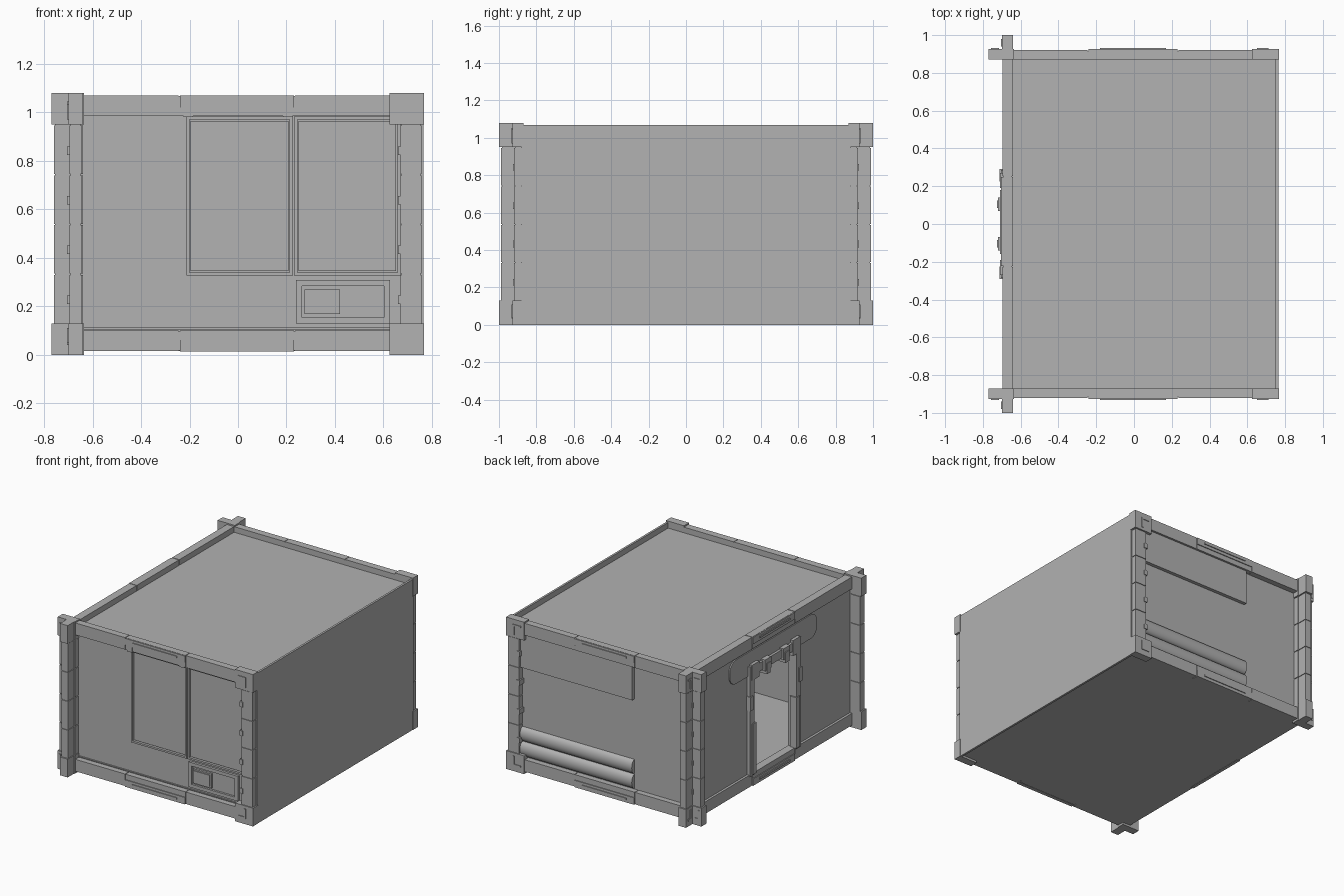
import bpy, bmesh, math
from mathutils import Vector

default_cube = bpy.data.objects.get("Cube")
if default_cube:
    bpy.data.objects.remove(default_cube, do_unlink=True)

# One plain grey for the whole model
grey = bpy.data.materials.new("plain_grey")
grey.use_nodes = True
colour = (0.445, 0.445, 0.445, 1)
grey.diffuse_color = colour
grey.node_tree.nodes["Principled BSDF"].inputs["Base Color"].default_value = colour


def finish(name, bm):
    """Turn a bmesh into a named grey object."""
    bmesh.ops.recalc_face_normals(bm, faces=bm.faces)
    mesh = bpy.data.meshes.new(name)
    bm.to_mesh(mesh)
    bm.free()
    mesh.materials.append(grey)
    obj = bpy.data.objects.new(name, mesh)
    bpy.context.scene.collection.objects.link(obj)
    return obj


def blocks(name, *boxes):
    """Join boxes, each given as three (low, high) ranges, into one part."""
    bm = bmesh.new()
    for box in boxes:
        low = Vector([min(r) for r in box])
        high = Vector([max(r) for r in box])
        made = bmesh.ops.create_cube(bm, size=1)
        for v in made["verts"]:
            v.co = Vector([low[i] + (v.co[i] + 0.5) * (high[i] - low[i]) for i in range(3)])
    return finish(name, bm)


def extrude_outline(name, points, offset):
    """Make a solid from an outline and an extrusion vector."""
    bm = bmesh.new()
    face = bm.faces.new([bm.verts.new(p) for p in points])
    result = bmesh.ops.extrude_face_region(bm, geom=[face], use_keep_orig=True)
    moved = [g for g in result["geom"] if isinstance(g, bmesh.types.BMVert)]
    bmesh.ops.translate(bm, verts=moved, vec=offset)
    return finish(name, bm)


def border(xr, yr, zr, w):
    """Four bars of a rectangular frame facing the y axis."""
    (x0, x1), (z0, z1) = xr, zr
    return [((x0, x0 + w), yr, zr), ((x1 - w, x1), yr, zr),
            (xr, yr, (z0, z0 + w)), (xr, yr, (z1 - w, z1))]


WALL, BEAM = 0.88, 0.92
SIDE, EDGE = -0.68, -0.64
FULL_Y = (-WALL, WALL)
FULL_Z = (0.02, 1.03)

# Hollow shell
blocks("floor", ((SIDE, 0.76), FULL_Y, (0.015, 0.05)))
blocks("roof", ((SIDE, 0.76), FULL_Y, (1.0, 1.03)))
blocks("plain_side_wall", ((0.75, 0.765), FULL_Y, (0, 1.07)))
blocks("door_wall",
       ((SIDE, EDGE), (0.25, WALL), FULL_Z),
       ((SIDE, EDGE), (-WALL, -0.25), FULL_Z),
       ((SIDE, EDGE), (-0.25, 0.25), (0.8, 1.03)))
for s, end in ((-1, "front"), (1, "back")):
    blocks(end + "_wall", ((SIDE, 0.76), (s * 0.86, s * WALL), FULL_Z))

# Corner posts, corner blocks, beams and their details on both ends
levels = [0.13 + i * 0.205 for i in range(4)]
for s, end in ((-1, "front"), (1, "back")):
    depth = (s * 0.87, s * BEAM)
    cross, plain, cross_caps, plain_caps, slots = [], [], [], [], []
    for z in levels:
        zr = (z, z + 0.2)
        cross += [((-0.76, EDGE), depth, zr), ((-0.695, -0.645), (s * 0.87, s * 0.99), zr)]
        plain.append(((0.67, 0.757), depth, zr))
    core = (0.1, 0.98)
    cross += [((-0.755, -0.65), (s * 0.875, s * 0.915), core),
              ((-0.69, -0.65), (s * 0.87, s * 0.985), core)]
    plain.append(((0.675, 0.752), (s * 0.87, s * 0.915), core))
    for low, zr in ((True, (0, 0.13)), (False, (0.95, 1.08))):
        cap = (s * 0.87, s * 0.927)
        cross_caps += [((-0.77, -0.635), cap, zr), ((-0.7, EDGE), (s * 0.87, s), zr)]
        plain_caps.append(((0.625, 0.767), cap, zr))
        # L-shaped raised locks
        z0, z1 = (0.04, 0.11) if low else (0.97, 1.045)
        bar = z0 if low else z1 - 0.012
        face = (s * 0.925, s * 0.932)
        slots += [((0.7, 0.712), face, (z0, z1)), ((0.65, 0.712), face, (bar, bar + 0.012)),
                  ((-0.757, -0.745), face, (z0, z1)), ((-0.757, -0.715), face, (bar, bar + 0.012)),
                  ((-0.705, -0.7), (s * 0.94, s * 0.952), (z0, z1)),
                  ((-0.705, -0.7), (s * 0.94, s * 0.98), (bar, bar + 0.012))]
    blocks(end + "_cross_post", *cross)
    blocks(end + "_plain_post", *plain)
    blocks(end + "_cross_corner_blocks", *cross_caps)
    blocks(end + "_plain_corner_blocks", *plain_caps)
    blocks(end + "_corner_locks", *slots)

    # End beams in three lengths, with a raised grip in the middle
    for label, zr, grip in (("upper", (0.985, 1.07), (1.02, 1.068)),
                            ("lower", (0.015, 0.1), (0.013, 0.062))):
        mid = sum(grip) / 2
        blocks(f"{end}_{label}_beam",
               ((EDGE, -0.245), depth, zr), ((-0.24, 0.23), depth, zr),
               ((0.235, 0.63), depth, zr),
               ((-0.25, 0.24), (s * 0.87, s * 0.915), (zr[0] + 0.003, zr[1] - 0.003)))
        blocks(f"{end}_{label}_grip",
               ((-0.24, 0.23), (s * 0.9, s * 0.926), grip),
               ((-0.18, 0.17), (s * 0.9, s * 0.932), (mid - 0.004, mid + 0.008)))

    # Small latches beside the posts
    latches = []
    for z in levels:
        latches += [((0.66, 0.685), (s * WALL, s * 0.926), (z + 0.08, z + 0.115)),
                    ((-0.705, -0.69), (s * 0.9, s * 0.927), (z + 0.08, z + 0.115))]
    blocks(end + "_latches", *latches)

# Beams over and under the door
for label, zr, grip in (("upper", (0.985, 1.07), (1.02, 1.068)),
                        ("lower", (0.015, 0.1), (0.013, 0.062))):
    xr = (-0.697, EDGE)
    blocks(f"door_side_{label}_beam",
           (xr, (-0.87, -0.228), zr), (xr, (-0.223, 0.25), zr), (xr, (0.255, 0.87), zr),
           ((-0.692, -0.645), (-0.24, 0.26), (zr[0] + 0.003, zr[1] - 0.003)))
    blocks(f"door_side_{label}_grip", ((-0.703, -0.68), (-0.223, 0.25), grip),
           ((-0.709, -0.68), (-0.16, 0.18), (grip[0] + 0.02, grip[1] - 0.016)))

# Door frame with stepped jambs and a notched header
frame, teeth = (-0.705, EDGE), []
for s in (-1, 1):
    teeth += [((-0.72, -0.66), (s * 0.07, s * 0.14), (0.79, 0.87)),
              ((-0.725, -0.67), (s * 0.085, s * 0.125), (0.765, 0.84)),
              ((-0.71, -0.66), (s * 0.19, s * 0.27), (0.77, 0.88))]
    blocks(("right" if s < 0 else "left") + "_door_jamb",
           (frame, (s * 0.235, s * 0.285), (0.09, 0.87)),
           ((-0.712, -0.66), (s * 0.225, s * 0.265), (0.1, 0.46)),
           ((-0.712, -0.66), (s * 0.26, s * 0.292), (0.56, 0.66)))
blocks("door_header", (frame, (-0.285, 0.285), (0.8, 0.86)))
blocks("door_header_teeth", *teeth)
blocks("door_sill", ((SIDE, EDGE), (-0.25, 0.25), (0.02, 0.1)))

# Rounded plate above the door
plate, radius = [], 0.07
for cy, cz, start in ((0.42, 0.9, 0), (-0.42, 0.9, 1), (-0.42, 0.87, 2), (0.42, 0.87, 3)):
    for i in range(7):
        a = (start + i / 6) * math.pi / 2
        plate.append((SIDE, cy + radius * math.cos(a), cz + radius * math.sin(a)))
extrude_outline("rounded_door_plate", plate, (-0.008, 0, 0))

# Front window panels
for label, x0, x1 in (("right", -0.213, 0.226), ("left", 0.232, 0.67)):
    blocks(label + "_window_frame", *border((x0, x1), (-0.86, -0.9), (0.327, 0.983), 0.013))
    blocks(label + "_window_pane", ((x0 + 0.018, x1 - 0.018), (-0.86, -0.89), (0.345, 0.965)))
blocks("window_hangers", *[((x - 0.02, x + 0.02), (-0.87, -0.925), (0.98, 1.02))
                           for x in (-0.205, 0.205)])

# Front service hatch
blocks("hatch_frame", *border((0.24, 0.627), (-0.86, -0.898), (0.13, 0.308), 0.024))
blocks("hatch_panel", ((0.268, 0.6), (-0.86, -0.885), (0.155, 0.28)))
blocks("hatch_handle", ((0.275, 0.42), (-0.86, -0.9), (0.168, 0.27)))
blocks("hatch_handle_plate", ((0.285, 0.41), (-0.89, -0.906), (0.178, 0.26)))
blocks("front_wall_trim", ((EDGE, 0.67), (-0.87, -0.888), (0.105, 0.112)))

# Back awning and rolled covers
blocks("back_awning", ((-0.21, 0.67), (0.86, 0.905), (0.74, 0.985)))
for n, z in enumerate((0.155, 0.26)):
    arc = [(-0.21, WALL - 0.005 + 0.035 * math.sin(t), z - 0.052 * math.cos(t))
           for t in [math.pi * i / 12 for i in range(13)]]
    roll = extrude_outline(f"back_roll_{n + 1}", arc, (0.88, 0, 0))
    bpy.ops.object.select_all(action="DESELECT")
    roll.select_set(True)
    bpy.context.view_layer.objects.active = roll
    bpy.ops.object.shade_smooth_by_angle(angle=math.radians(40))
